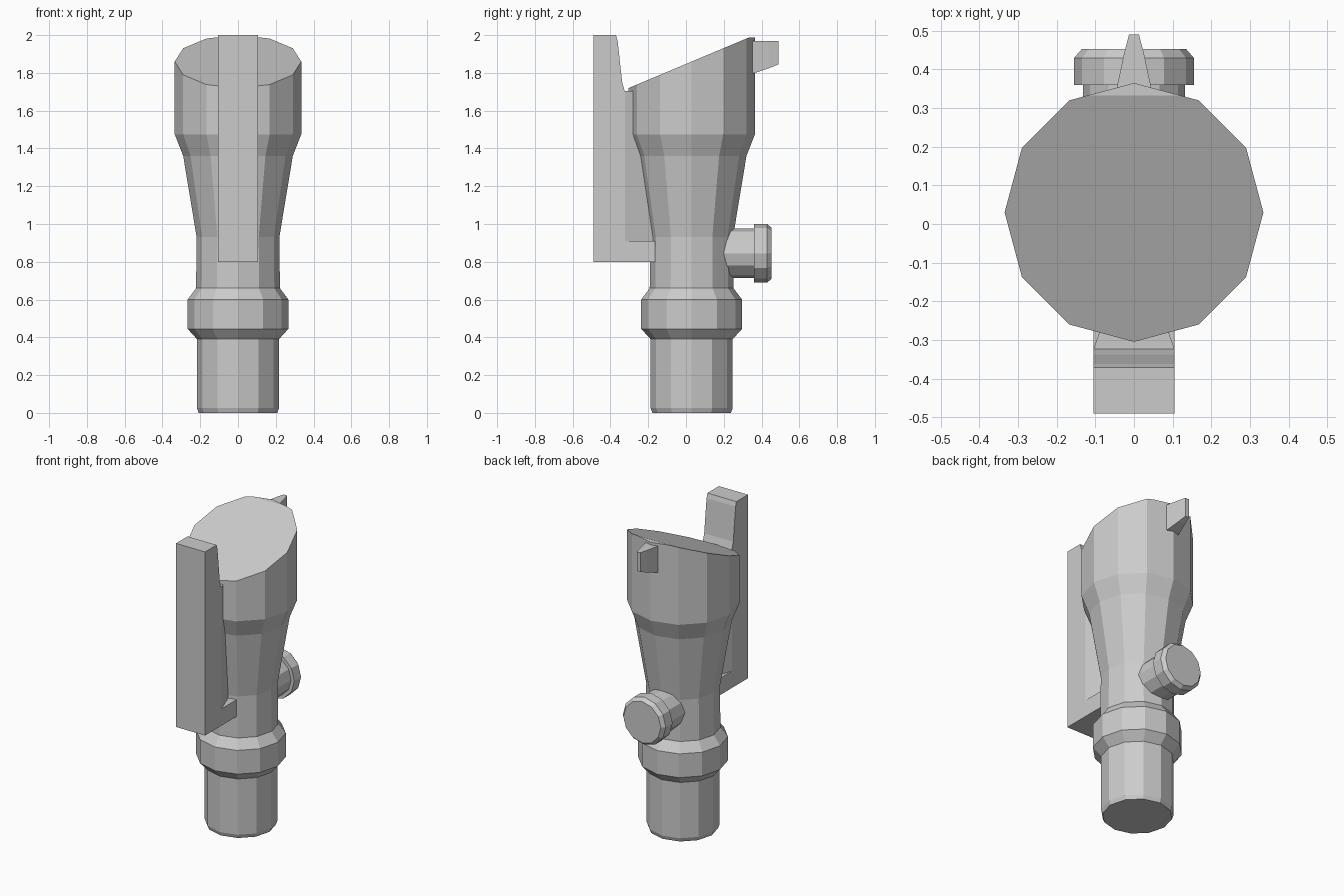
import bpy, bmesh
from math import sin, cos, pi
from mathutils import Vector

if "Cube" in bpy.data.objects:
    bpy.data.objects.remove(bpy.data.objects["Cube"])


def finish(bm, name):
    bmesh.ops.recalc_face_normals(bm, faces=bm.faces)
    mesh = bpy.data.meshes.new(name)
    bm.to_mesh(mesh)
    bm.free()
    obj = bpy.data.objects.new(name, mesh)
    bpy.context.collection.objects.link(obj)
    return obj


def loft(bm, rings):
    """Skin a list of equal-length point rings and cap both ends."""
    rows = [[bm.verts.new(p) for p in ring] for ring in rings]
    n = len(rows[0])
    for a, b in zip(rows, rows[1:]):
        for i in range(n):
            j = (i + 1) % n
            bm.faces.new((a[i], a[j], b[j], b[i]))
    bm.faces.new(rows[0])
    bm.faces.new(rows[-1])


def lathe(profile, place, sides=12):
    """Turn (radius, height) pairs into rings positioned by place(u, v, h)."""
    return [[place(r * cos(2 * pi * i / sides), r * sin(2 * pi * i / sides), h)
             for i in range(sides)] for r, h in profile]


def slice_top(bm, co, no):
    geom = bm.verts[:] + bm.edges[:] + bm.faces[:]
    cut = bmesh.ops.bisect_plane(bm, geom=geom, plane_co=co, plane_no=no, clear_outer=True)
    edges = [e for e in cut['geom_cut'] if isinstance(e, bmesh.types.BMEdge)]
    bmesh.ops.contextual_create(bm, geom=edges)


# Main flared body with a collar and slanted top
bm = bmesh.new()
body_profile = [(.208, 0), (.217, .025), (.217, .39), (.267, .445), (.267, .6),
                (.222, .66), (.219, .93), (.29, 1.36), (.335, 1.475), (.335, 2.2)]
loft(bm, lathe(body_profile, lambda u, v, h: (u, .03 + v, h)))
slice_top(bm, Vector((0, .03, 1.86)), Vector((0, -.42, 1)).normalized())
slice_top(bm, Vector((0, 0, 1.987)), Vector((0, 0, 1)))
finish(bm, "body")

# Side port with a chamfered cap at the back
bm = bmesh.new()
port_profile = [(.132, .1), (.132, .36), (.155, .36), (.155, .43), (.135, .453)]
loft(bm, lathe(port_profile, lambda u, v, h: (u, h, .845 + v)))
finish(bm, "rear_port")

# Front clip: flat bar with a bent top and a foot joining the body
bm = bmesh.new()
clip = [(-.49, .8), (-.165, .8), (-.165, .91), (-.323, .91), (-.323, 1.7),
        (-.338, 1.75), (-.362, 1.97), (-.371, 2), (-.49, 2)]
loft(bm, [[(x, y, z) for y, z in clip] for x in (-.105, .105)])
finish(bm, "front_clip")

# Tapered web between clip and body
bm = bmesh.new()
web = [(-.105, -.323), (.105, -.323), (.048, -.165), (-.048, -.165)]
loft(bm, [[(x, y, z) for x, y in web] for z in (.91, 1.703)])
finish(bm, "clip_web")

# Pointed tab at the top of the back
bm = bmesh.new()
tab = [(.052, .32, 1.79), (.042, .365, 1.80), (.026, .44, 1.825), (.013, .49, 1.845)]
loft(bm, [[(-w, y, z), (w, y, z), (w, y, 1.97), (-w, y, 1.97)] for w, y, z in tab])
finish(bm, "rear_tab")
